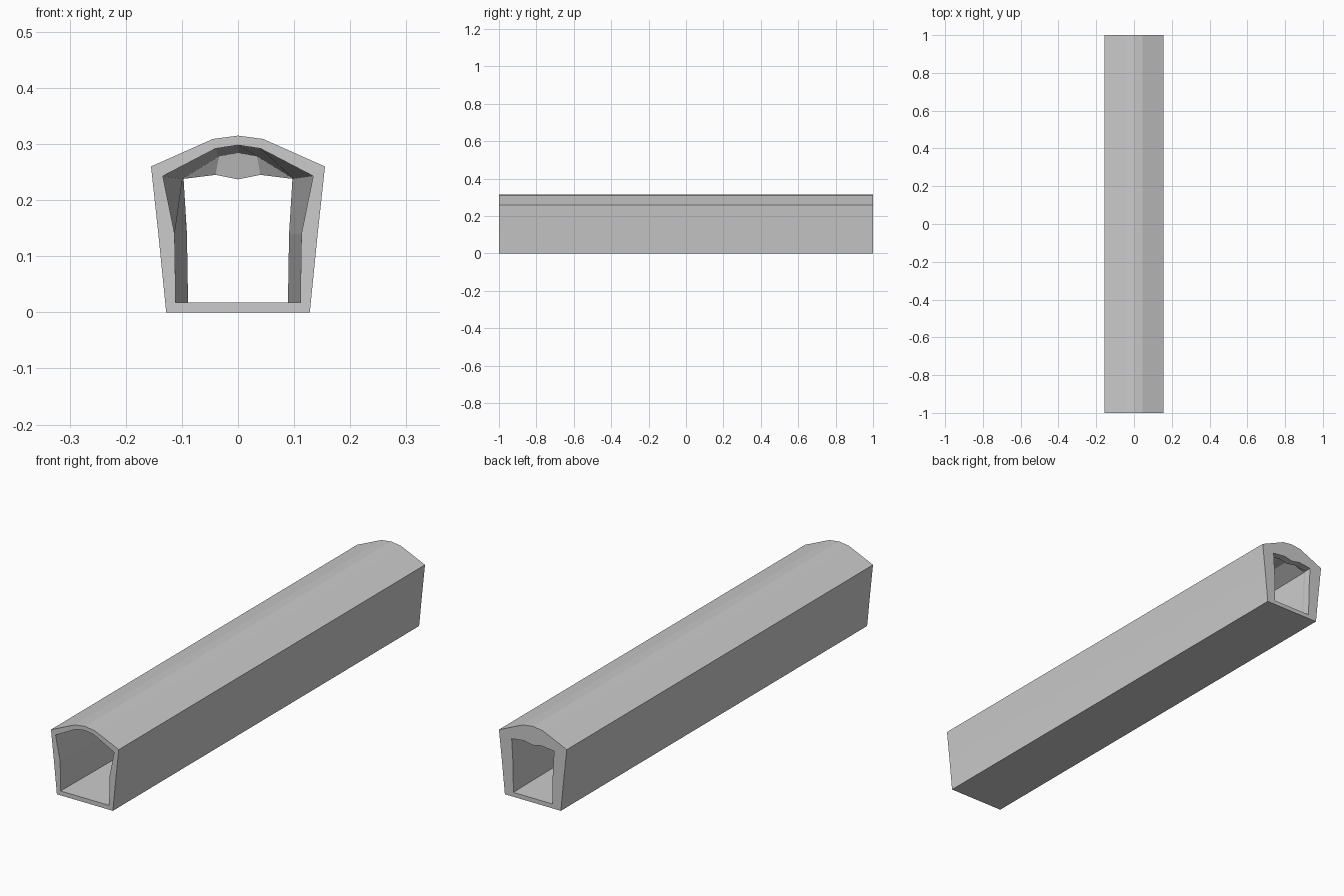
import bpy, bmesh

if "Cube" in bpy.data.objects:
    bpy.data.objects.remove(bpy.data.objects["Cube"])

# Half cross-sections (x, z): floor, mid wall, eave, shoulder, ridge
OUTER = [(0.128, 0), (0.142, 0.14), (0.155, 0.26), (0.045, 0.309), (0, 0.315)]
MOUTH = [(0.111, 0.018), (0.113, 0.14), (0.134, 0.243), (0.04, 0.292), (0, 0.298)]
INNER = [(0.09, 0.018), (0.092, 0.14), (0.099, 0.238), (0.034, 0.278), (0, 0.284)]
LIP = [(0.089, 0.018), (0.091, 0.14), (0.097, 0.238), (0.04, 0.245), (0, 0.237)]


def add_loop(bm, half, y):
    """Mirror a half profile into a closed ring of vertices at depth y."""
    pts = half + [(-x, z) for x, z in reversed(half[:-1])]
    return [bm.verts.new((x, y, z)) for x, z in pts]


def bridge(bm, a, b):
    n = len(a)
    for i in range(n):
        j = (i + 1) % n
        bm.faces.new((a[i], a[j], b[j], b[i]))


# Hollow tunnel: outer shell, tapering bore and low lip around the back opening
bm = bmesh.new()
sections = [(OUTER, -1), (OUTER, 1), (LIP, 1), (LIP, 0.97), (INNER, 0.96), (MOUTH, -1)]
loops = [add_loop(bm, half, y) for half, y in sections]
for k, ring in enumerate(loops):
    bridge(bm, ring, loops[(k + 1) % len(loops)])
bmesh.ops.recalc_face_normals(bm, faces=bm.faces[:])

mesh = bpy.data.meshes.new("tunnel_shell")
bm.to_mesh(mesh)
bm.free()
bpy.context.collection.objects.link(bpy.data.objects.new("tunnel_shell", mesh))
